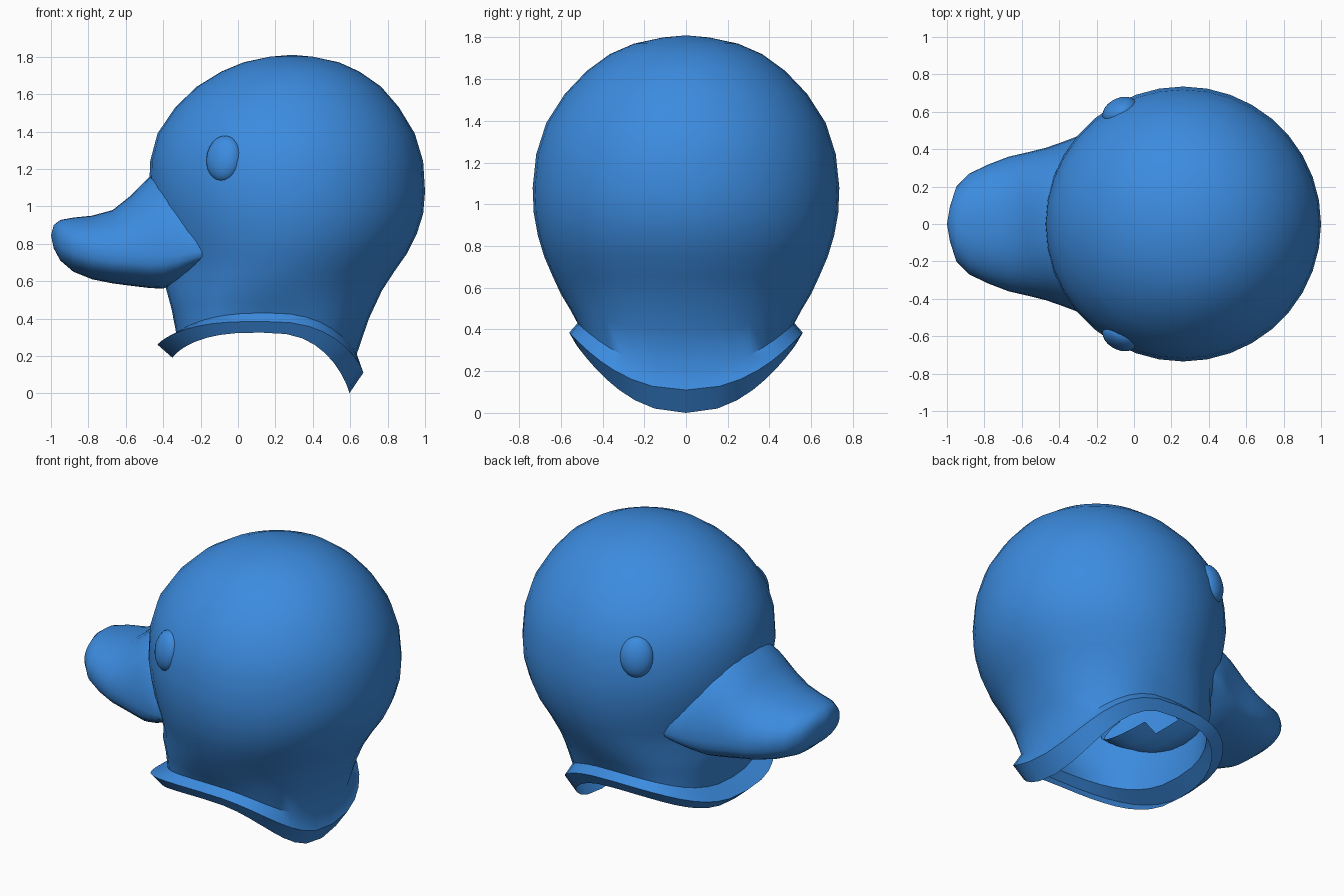
import bpy, bmesh, math
from mathutils import Vector

if "Cube" in bpy.data.objects:
    bpy.data.objects.remove(bpy.data.objects["Cube"])

blue = bpy.data.materials.new("duck blue")
blue.diffuse_color = (0.045, 0.26, 0.74, 1)
blue.use_nodes = True
blue.node_tree.nodes["Principled BSDF"].inputs["Base Color"].default_value = blue.diffuse_color
N = 36


def spow(v, e):
    return math.copysign(abs(v) ** e, v)


def loft(name, rings, start=None, end=None, drop=None, angle=50):
    """Skin closed rings of points, with optional pole points at the ends."""
    bm = bmesh.new()
    rows = [[bm.verts.new(p) for p in r] for r in rings]
    for a, b in zip(rows, rows[1:]):
        for i in range(N):
            j = (i + 1) % N
            bm.faces.new((a[i], a[j], b[j], b[i]))
    for pole, row in ((start, rows[0]), (end, rows[-1])):
        if pole:
            p = bm.verts.new(pole)
            for i in range(N):
                bm.faces.new((p, row[i], row[(i + 1) % N]))
    bmesh.ops.recalc_face_normals(bm, faces=bm.faces)
    if drop:
        hidden = [f for f in bm.faces if all(drop(v.co) for v in f.verts)]
        bmesh.ops.delete(bm, geom=hidden, context='FACES')
    me = bpy.data.meshes.new(name)
    bm.to_mesh(me)
    bm.free()
    return finish(bpy.data.objects.new(name, me), angle)


def finish(ob, angle):
    if ob.name not in bpy.context.collection.objects:
        bpy.context.collection.objects.link(ob)
    ob.data.materials.append(blue)
    bpy.ops.object.select_all(action='DESELECT')
    ob.select_set(True)
    bpy.context.view_layer.objects.active = ob
    bpy.ops.object.shade_smooth_by_angle(angle=math.radians(angle))
    return ob


def head_ring(zs, zf, zb, x0, x1, ry, n):
    """Superellipse whose height dips from the sides to the front and back."""
    pts = []
    for i in range(N):
        t = 2 * math.pi * i / N
        c, s = spow(math.cos(t), 2 / n), spow(math.sin(t), 2 / n)
        ze = zb if c > 0 else zf
        z = ze + (zs - ze) * abs(s) ** 2.2
        pts.append(((x0 + x1) / 2 + (x1 - x0) / 2 * c, ry * s, z))
    return pts


# Head: height, front x, back x, half width
head = [(1.80, .17, .40, .11), (1.77, .03, .54, .25), (1.72, -.09, .65, .365),
        (1.64, -.22, .765, .475), (1.53, -.335, .86, .58), (1.39, -.43, .945, .67),
        (1.24, -.47, .99, .718), (1.08, -.475, 1.0, .735), (.96, -.455, .99, .73),
        (.85, -.43, .955, .71), (.75, -.40, .905, .68), (.65, -.385, .835, .637)]
rings = [head_ring(z, z, z, a, b, w, 2) for z, a, b, w in head]

# Neck and turned-out collar with an open, saddle-shaped rim
neck = [(.57, .56, .55, -.385, .77, .60, 2.1),
        (.495, .45, .40, -.355, .70, .555, 2.3),
        (.43, .32, .21, -.33, .635, .52, 2.6),
        (.385, .26, .11, -.43, .67, .56, 2.8),
        (.325, .19, .0, -.35, .595, .525, 2.8)]
rings += [head_ring(*r) for r in neck]
loft("head_and_neck", rings, start=(.29, 0, 1.81))


# Bill: x, bottom, widest height, top, half width
bill = [(-.985, .775, .84, .90, .09), (-.95, .71, .81, .927, .20),
        (-.88, .65, .78, .94, .27), (-.78, .61, .76, .95, .318),
        (-.67, .588, .745, .98, .36), (-.57, .575, .74, 1.06, .383),
        (-.47, .563, .735, 1.16, .408), (-.40, .56, .735, 1.19, .432),
        (-.32, .59, .74, 1.18, .462), (-.25, .63, .75, 1.12, .49),
        (-.17, .68, .76, 1.05, .50)]
rings = []
for x, zb, zm, zt, w in bill:
    ring = []
    for i in range(N):
        t = 2 * math.pi * i / N
        c, s = math.cos(t), math.sin(t)
        h = (zt - zm) * s if s > 0 else (zm - zb) * spow(s, .75)
        ring.append((x, w * spow(c, .9), zm + h))
    rings.append(ring)


def inside_head(p):
    return ((p.x - .27) / .70) ** 2 + (p.y / .69) ** 2 + ((p.z - 1.08) / .69) ** 2 < 1


loft("bill", rings, start=(-1.0, 0, .845), drop=inside_head, angle=60)

# Eyes: low oval bumps lying on the sides of the head
for side, label in ((1, "left"), (-1, "right")):
    normal = Vector((-.62, 1.22 * side, .25))
    bpy.ops.mesh.primitive_uv_sphere_add(segments=24, ring_count=12, radius=1,
                                         location=(-.075, .605 * side, 1.255))
    eye = bpy.context.object
    eye.name = label + "_eye"
    eye.scale = (.10, .125, .065)
    eye.rotation_euler = normal.to_track_quat('Z', 'Y').to_euler()
    finish(eye, 60)
